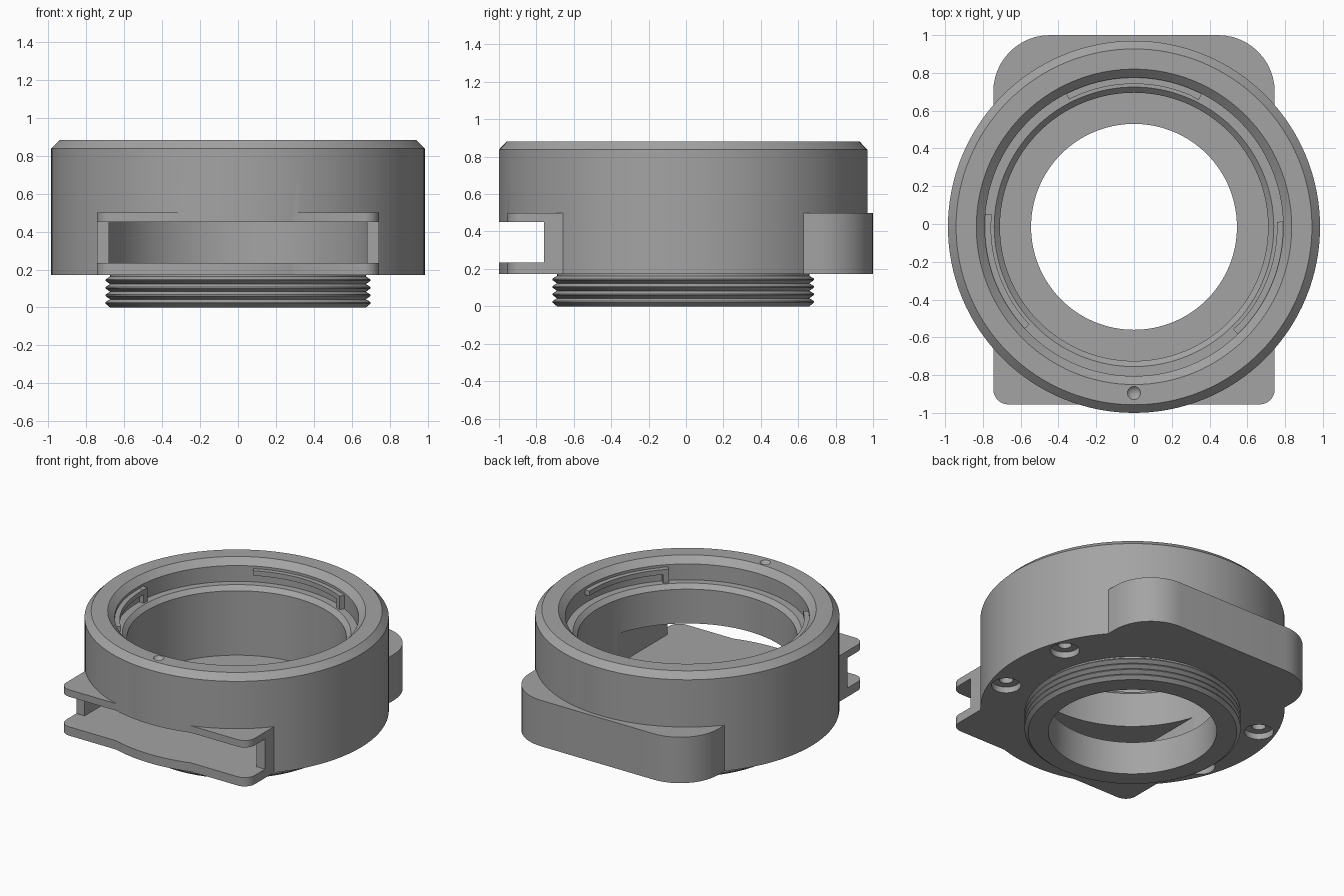
import bpy, bmesh, math

if "Cube" in bpy.data.objects:
    bpy.data.objects.remove(bpy.data.objects["Cube"])

CY = -0.015      # y of the ring axis
SEG = 128

grey = bpy.data.materials.new("grey_metal")
grey.diffuse_color = (0.37, 0.37, 0.37, 1)
grey.use_nodes = True
grey.node_tree.nodes["Principled BSDF"].inputs["Base Color"].default_value = grey.diffuse_color


def finish(bm, name):
    bmesh.ops.remove_doubles(bm, verts=bm.verts, dist=1e-5)
    bmesh.ops.recalc_face_normals(bm, faces=bm.faces)
    me = bpy.data.meshes.new(name)
    bm.to_mesh(me)
    bm.free()
    ob = bpy.data.objects.new(name, me)
    bpy.context.collection.objects.link(ob)
    me.materials.append(grey)
    return ob


def lathe(name, profile, x=0, y=CY, seg=SEG):
    """Solid of revolution; profile of (r, z) starts and ends on the axis."""
    bm = bmesh.new()
    vs = [bm.verts.new((r, 0, z)) for r, z in profile]
    es = [bm.edges.new(p) for p in zip(vs, vs[1:])]
    bmesh.ops.spin(bm, geom=vs + es, cent=(0, 0, 0), axis=(0, 0, 1),
                   angle=2 * math.pi, steps=seg, use_duplicate=False)
    bmesh.ops.translate(bm, verts=bm.verts, vec=(x, y, 0))
    return finish(bm, name)


def prism(name, outline, z0, z1):
    """Vertical extrusion of a flat outline."""
    bm = bmesh.new()
    f = bm.faces.new([bm.verts.new((x, y, z0)) for x, y in outline])
    top = bmesh.ops.extrude_face_region(bm, geom=[f])["geom"]
    bmesh.ops.translate(bm, vec=(0, 0, z1 - z0),
                        verts=[v for v in top if isinstance(v, bmesh.types.BMVert)])
    return finish(bm, name)


def rect(hx, y0, y1):
    return [(-hx, y0), (hx, y0), (hx, y1), (-hx, y1)]


def rounded_end(hx, y_in, y_out, r, n=12):
    """Rectangle whose two corners at y_out are rounded."""
    s = 1 if y_out > y_in else -1
    pts = [(hx, y_in)]
    for sx in (1, -1):
        for i in range(n + 1):
            a = math.pi / 2 * (i / n if sx == 1 else 1 - i / n)
            pts.append((sx * (hx - r + r * math.cos(a)),
                        y_out - s * r + s * r * math.sin(a)))
    return pts + [(-hx, y_in)]


def arc_block(name, a0, a1, r0, r1, z0, z1, n):
    """Curved bar on the ring's inner wall."""
    ang = [math.radians(a0 + (a1 - a0) * i / n) for i in range(n + 1)]
    pts = [(r1 * math.cos(a), CY + r1 * math.sin(a)) for a in ang]
    pts += [(r0 * math.cos(a), CY + r0 * math.sin(a)) for a in reversed(ang)]
    return prism(name, pts, z0, z1)


def boolean(ob, other, op):
    m = ob.modifiers.new("cut", "BOOLEAN")
    m.object, m.operation, m.solver = other, op, "EXACT"
    bpy.context.view_layer.objects.active = ob
    bpy.ops.object.modifier_apply(modifier=m.name)
    bpy.data.objects.remove(other, do_unlink=True)


# Outer shape: threaded spigot, drum and top chamfer
profile = [(0, 0), (0.675, 0)]
for i in range(4):
    z = 0.005 + 0.04 * i
    profile += [(0.70, z + 0.016), (0.70, z + 0.022), (0.675, z + 0.038)]
profile += [(0.675, 0.172), (0.985, 0.172), (0.985, 0.838), (0.942, 0.882), (0, 0.882)]
body = lathe("adapter_body", profile)

# Rear block and front drawer guide
boolean(body, prism("rear_block", rounded_end(0.745, 0, 1.0, 0.3), 0.172, 0.5), "UNION")
boolean(body, prism("front_block", rounded_end(0.745, 0.01, -0.955, 0.08), 0.172, 0.5), "UNION")

# Stepped bore, with a narrower opening through the floor
boolean(body, lathe("bore", [
    (0, -0.1), (0.545, -0.1), (0.545, 0.235), (0.71, 0.235), (0.71, 0.695),
    (0.74, 0.725), (0.79, 0.725), (0.79, 0.838), (0.835, 0.882), (0.835, 1.0), (0, 1.0)]),
    "DIFFERENCE")

# Drawer slot, open at the front and at both sides of the lips
boolean(body, prism("slot", rect(0.68, -1.1, 0.02), 0.235, 0.45), "DIFFERENCE")
boolean(body, prism("slot_mouth", rect(1.1, -1.1, -0.76), 0.235, 0.45), "DIFFERENCE")

# Counterbored screw holes in the underside
for sx in (1, -1):
    for sy in (1, -1):
        boolean(body, lathe("screw_hole", [
            (0, 0.1), (0.095, 0.1), (0.095, 0.215), (0.045, 0.215), (0.045, 0.42), (0, 0.42)],
            sx * 0.82, CY + sy * 0.295, 32), "DIFFERENCE")

# Index dimple on the top rim
boolean(body, lathe("dimple", [(0, 0.845), (0.035, 0.882), (0.035, 0.95), (0, 0.95)],
                    0, -0.895, 24), "DIFFERENCE")

# Three bayonet lugs, each with a stop at its clockwise end
parts = [body]
for k, start in enumerate((63, 175, -46)):
    span = 54 if k == 0 else 48
    parts.append(arc_block(f"bayonet_lug_{k + 1}", start, start + span,
                           0.757, 0.795, 0.785, 0.82, 20))
    parts.append(arc_block(f"bayonet_stop_{k + 1}", start, start + 3,
                           0.755, 0.795, 0.72, 0.822, 2))

# Smooth curved walls, keep machined edges crisp
for ob in parts:
    bpy.ops.object.select_all(action="DESELECT")
    ob.select_set(True)
    bpy.context.view_layer.objects.active = ob
    bpy.ops.object.shade_smooth_by_angle(angle=math.radians(25))
